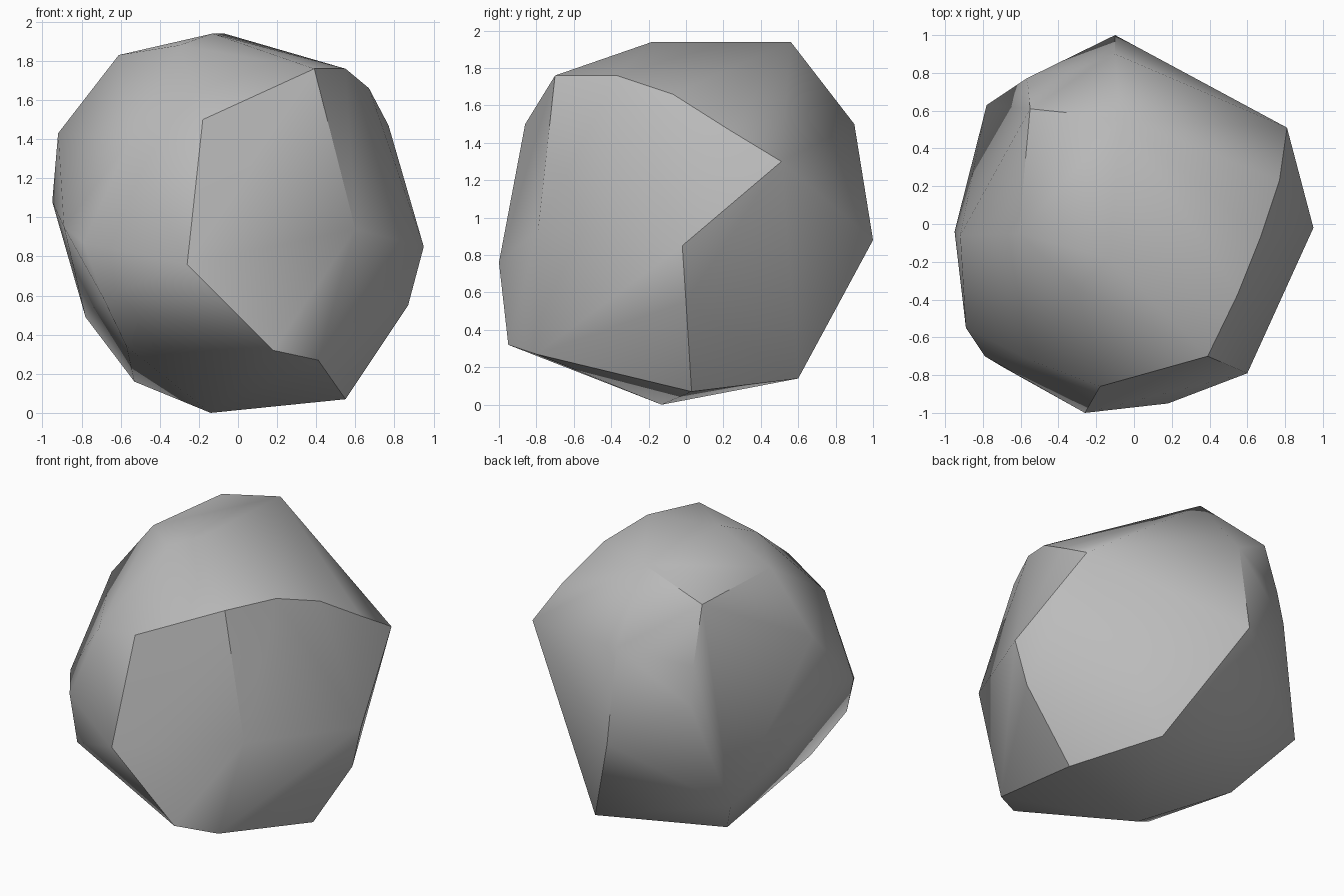
import bpy
import bmesh
import math

# Remove the default object
default = bpy.data.objects.get("Cube")
if default:
    bpy.data.objects.remove(default, do_unlink=True)


def make_material(name, color):
    material = bpy.data.materials.new(name)
    material.use_nodes = True
    material.diffuse_color = color
    shader = next(n for n in material.node_tree.nodes if n.type == "BSDF_PRINCIPLED")
    shader.inputs["Base Color"].default_value = color
    shader.inputs["Roughness"].default_value = 0.9
    return material


def build_boulder(name, corners, material, smooth_angle):
    """Wrap a chipped stone skin around its corner points."""
    bm = bmesh.new()
    for corner in corners:
        bm.verts.new(corner)
    hull = bmesh.ops.convex_hull(bm, input=bm.verts[:], use_existing_faces=False)
    leftovers = {v for v in hull["geom_interior"] + hull["geom_unused"]
                 if isinstance(v, bmesh.types.BMVert)}
    bmesh.ops.delete(bm, geom=list(leftovers), context="VERTS")
    # Merge nearly coplanar triangles into broad facets
    bmesh.ops.dissolve_limit(bm, angle_limit=math.radians(2),
                             verts=bm.verts[:], edges=bm.edges[:])
    bmesh.ops.recalc_face_normals(bm, faces=bm.faces[:])

    mesh = bpy.data.meshes.new(name)
    bm.to_mesh(mesh)
    bm.free()
    mesh.materials.append(material)
    boulder = bpy.data.objects.new(name, mesh)
    bpy.context.collection.objects.link(boulder)

    bpy.ops.object.select_all(action="DESELECT")
    boulder.select_set(True)
    bpy.context.view_layer.objects.active = boulder
    bpy.ops.object.shade_smooth_by_angle(angle=smooth_angle)
    return boulder


# Crown: the nearly level top and the rim around it
crown = [(-.07, .56, 1.94), (-.13, -.18, 1.94), (-.3, -.34, 1.88),
         (-.61, -.05, 1.83), (-.55, .61, 1.81), (.39, -.7, 1.76),
         (.55, -.37, 1.76), (.67, -.07, 1.66), (.77, .23, 1.47)]

# Front: the broad face and the chipped lip below it
front = [(-.18, -.86, 1.5), (-.55, -.72, 1.4), (.6, -.79, .94),
         (-.26, -1, .76), (-.69, -.76, .59), (.18, -.95, .32)]

# Flanks: the pointed left side and the rounded right side
left_flank = [(.81, .51, 1.3), (.95, -.02, .85), (.87, 0, .55)]
right_flank = [(-.92, -.06, 1.43), (-.95, -.04, 1.08),
               (-.89, -.55, .95), (-.79, -.7, .87)]

# Back: the ridge and the hollow-sided shoulder
back = [(-.1, .9, 1.5), (-.1, 1, .88), (-.56, .72, 1.43),
        (-.57, .77, 1.18), (-.78, .63, .49)]

# Base: the uneven underside
base = [(-.14, -.13, 0), (.55, .03, .07), (.27, .6, .14),
        (-.53, .31, .16), (.41, -.8, .27), (-.57, -.54, .34)]

stone_grey = make_material("stone grey", (.5, .5, .5, 1))
corners = crown + front + left_flank + right_flank + back + base
build_boulder("boulder", corners, stone_grey, math.radians(35))
